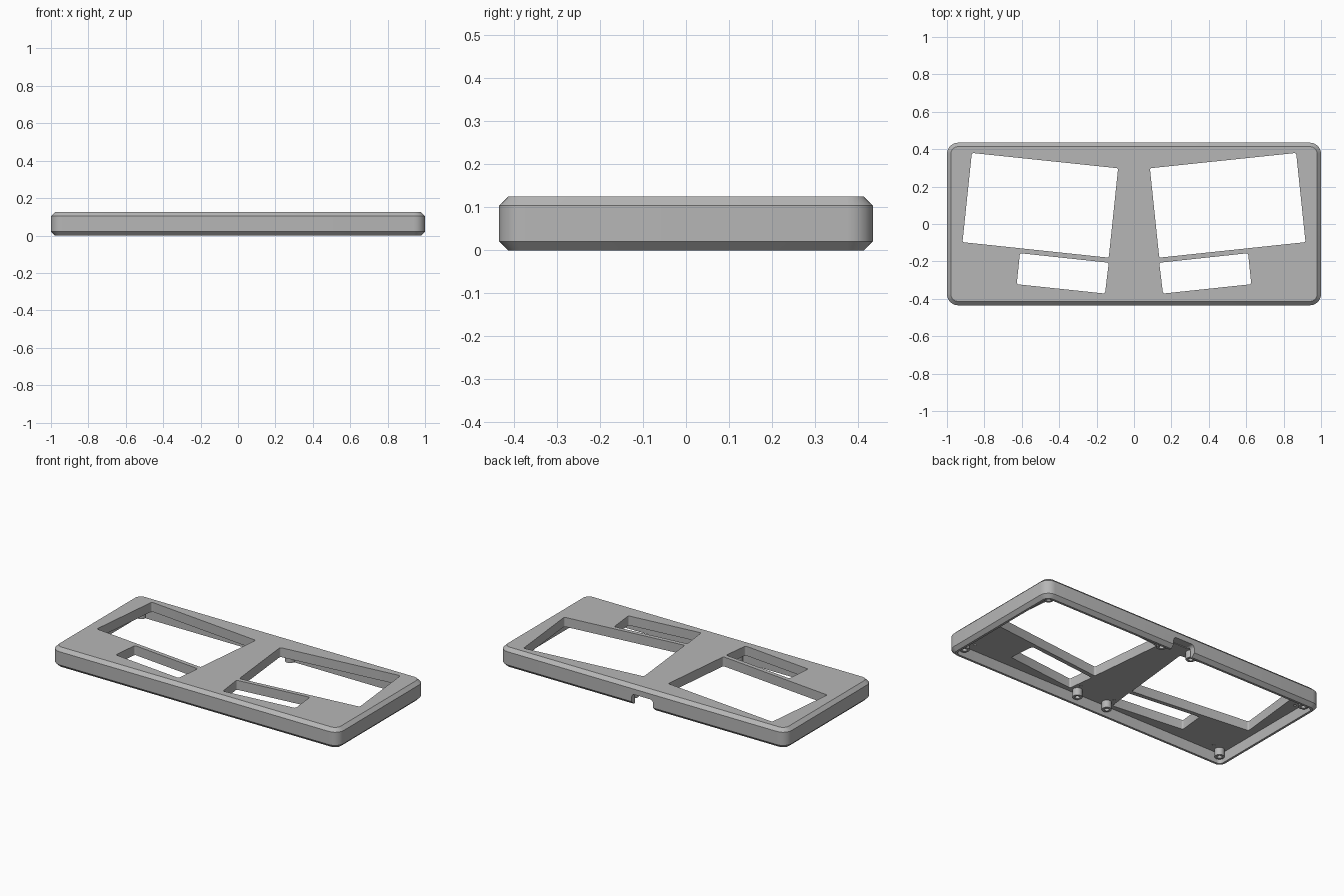
import bpy, bmesh, math
from mathutils import Vector

cube = bpy.data.objects.get("Cube")
if cube:
    bpy.data.objects.remove(cube, do_unlink=True)

grey = bpy.data.materials.new("plain_grey")
grey.use_nodes = True
COLOUR = (0.47, 0.47, 0.47, 1)
grey.diffuse_color = COLOUR
grey.node_tree.nodes["Principled BSDF"].inputs["Base Color"].default_value = COLOUR

HALF_X, HALF_Y, HEIGHT = 1.0, 0.435, 0.125
CHAMFER, CORNER = 0.021, 0.06
WALL, PLATE_Z = 0.035, 0.066


def rounded(points, radius, steps=6):
    """Round every corner of a convex polygon."""
    out, n = [], len(points)
    for i, p in enumerate(points):
        p = Vector(p)
        a = (Vector(points[i - 1]) - p).normalized()
        b = (Vector(points[(i + 1) % n]) - p).normalized()
        half = a.angle(b) / 2
        centre = p + (a + b).normalized() * radius / math.sin(half)
        start = p + a * radius / math.tan(half) - centre
        end = p + b * radius / math.tan(half) - centre
        sweep = start.angle_signed(end)
        for k in range(steps + 1):
            t = -sweep * k / steps
            c, s = math.cos(t), math.sin(t)
            out.append(centre + Vector((start.x * c - start.y * s,
                                        start.x * s + start.y * c)))
    return out


def rectangle(hx, hy, radius):
    return rounded([(-hx, -hy), (hx, -hy), (hx, hy), (-hx, hy)], radius)


def circle(x, y, r, n=24):
    return [Vector((x + r * math.cos(math.tau * i / n),
                    y + r * math.sin(math.tau * i / n))) for i in range(n)]


def loft(name, layers):
    """Closed solid through (outline, z) layers."""
    bm = bmesh.new()
    rings = [[bm.verts.new((p.x, p.y, z)) for p in ring] for ring, z in layers]
    for low, high in zip(rings, rings[1:]):
        for i in range(len(low)):
            j = (i + 1) % len(low)
            bm.faces.new((low[i], low[j], high[j], high[i]))
    bm.faces.new(rings[0][::-1])
    bm.faces.new(rings[-1])
    bmesh.ops.recalc_face_normals(bm, faces=bm.faces)
    mesh = bpy.data.meshes.new(name)
    bm.to_mesh(mesh)
    bm.free()
    mesh.materials.append(grey)
    obj = bpy.data.objects.new(name, mesh)
    bpy.context.collection.objects.link(obj)
    return obj


def prism(name, outline, z0, z1):
    return loft(name, [(outline, z0), (outline, z1)])


def activate(obj):
    bpy.ops.object.select_all(action='DESELECT')
    obj.select_set(True)
    bpy.context.view_layer.objects.active = obj


def cut(target, cutter):
    cutter.hide_render = True
    mod = target.modifiers.new("cut", 'BOOLEAN')
    mod.operation, mod.solver, mod.object = 'DIFFERENCE', 'EXACT', cutter
    activate(target)
    bpy.ops.object.modifier_apply(modifier=mod.name)
    bpy.data.objects.remove(cutter, do_unlink=True)


def smooth(obj):
    activate(obj)
    bpy.ops.object.shade_smooth_by_angle(angle=math.radians(30))


# Chamfered outer case
wide = rectangle(HALF_X, HALF_Y, CORNER)
narrow = rectangle(HALF_X - CHAMFER, HALF_Y - CHAMFER, CORNER - CHAMFER)
case = loft("case_shell", [(narrow, 0), (wide, CHAMFER),
                           (wide, HEIGHT - CHAMFER), (narrow, HEIGHT)])

# Hollow underside
cut(case, prism("cavity", rectangle(HALF_X - WALL, HALF_Y - WALL, CORNER - WALL),
                -0.1, PLATE_Z))

# Tilted openings, mirrored on both sides
big = [(0.085, 0.298), (0.135, -0.18), (0.917, -0.097), (0.867, 0.38)]
small = [(0.135, -0.207), (0.155, -0.372), (0.627, -0.322), (0.61, -0.156)]
for corners in (big, small):
    for side in (1, -1):
        pts = [(x * side, y) for x, y in corners]
        if side < 0:
            pts.reverse()
        cut(case, prism("opening", rounded(pts, 0.01, 4), 0, 0.3))

# Cable notch in the back wall
notch = prism("notch", rectangle(0.075, 0.07, 0.022), 0.385, 0.5)
for v in notch.data.vertices:
    x, y, z = v.co
    v.co = (x, z, y)
notch.data.flip_normals()
cut(case, notch)

# Small blind holes in the plate
for x, y in ((0.87, -0.345), (0.122, -0.317), (0.935, 0.285)):
    for side in (1, -1):
        cut(case, prism("pin_hole", circle(x * side, y, 0.008, 16), 0.05, 0.095))
smooth(case)

# Screw posts under the plate
for place, x in (("outer", 0.93), ("inner", 0.107)):
    for end, y in (("front", -0.365), ("back", 0.365)):
        for hand, side in (("left", 1), ("right", -1)):
            post = prism(f"{place}_{end}_{hand}_post",
                         circle(x * side, y, 0.028), 0.02, PLATE_Z + 0.01)
            cut(post, prism("screw_hole", circle(x * side, y, 0.014), 0, 0.065))
            smooth(post)
